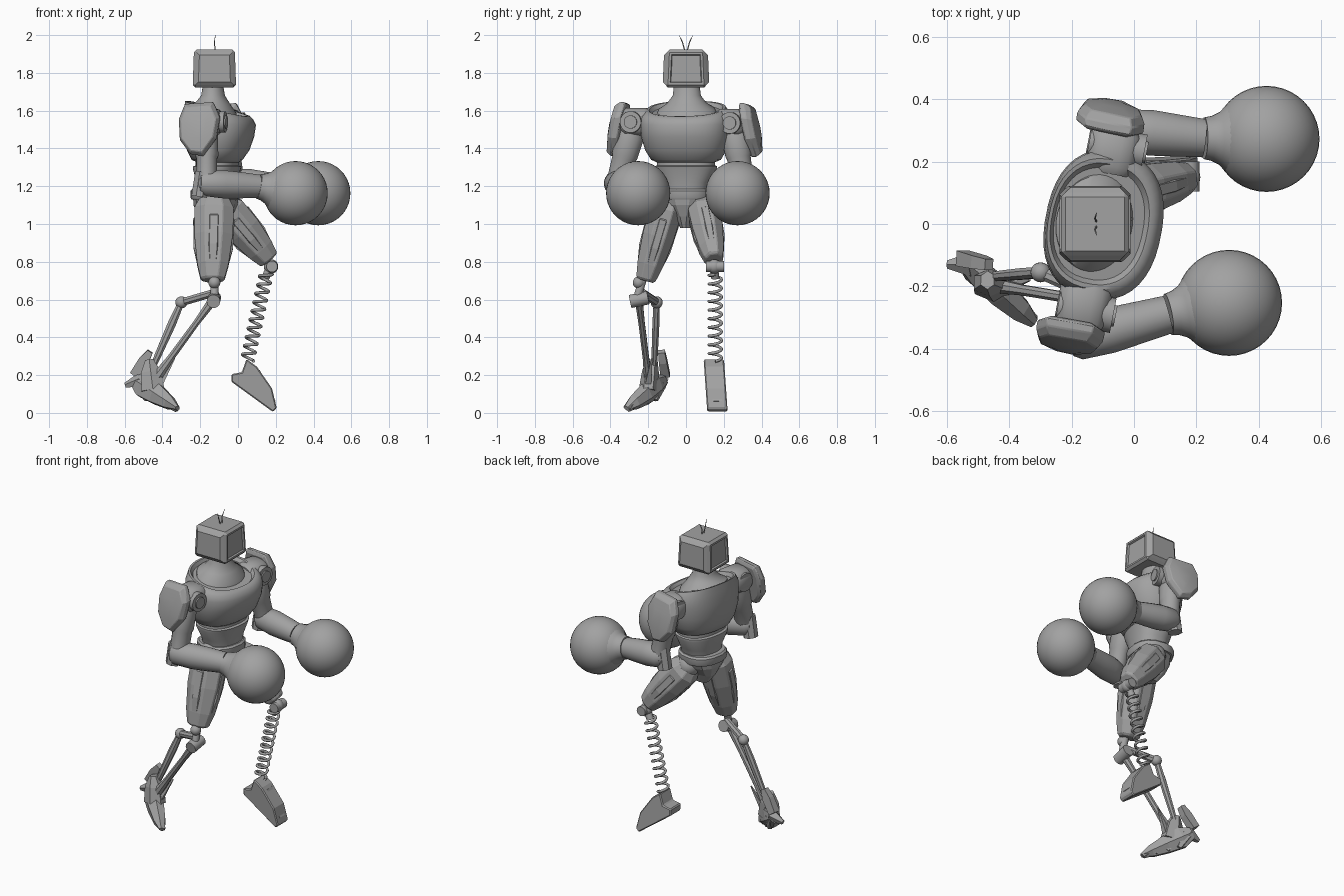
import bpy
import bmesh
import math
from mathutils import Vector, Matrix

default_cube = bpy.data.objects.get("Cube")
if default_cube:
    bpy.data.objects.remove(default_cube)

GREY = (0.36, 0.36, 0.36, 1)
metal = bpy.data.materials.new("plain_grey_metal")
metal.use_nodes = True
metal.diffuse_color = GREY
metal.node_tree.nodes["Principled BSDF"].inputs["Base Color"].default_value = GREY

TWIST = Matrix.Translation((-0.11, 0, 0)) @ Matrix.Rotation(math.radians(-11), 4, 'Z')


def finish(name, bm, smooth=None, bevel=0):
    """Turn a bmesh into an object with the metal material."""
    bmesh.ops.recalc_face_normals(bm, faces=bm.faces)
    mesh = bpy.data.meshes.new(name)
    bm.to_mesh(mesh)
    bm.free()
    mesh.materials.append(metal)
    obj = bpy.data.objects.new(name, mesh)
    bpy.context.collection.objects.link(obj)
    if bevel:
        mod = obj.modifiers.new("bevel", 'BEVEL')
        mod.width = bevel
        mod.segments = 1
    if smooth:
        bpy.ops.object.select_all(action='DESELECT')
        obj.select_set(True)
        bpy.context.view_layer.objects.active = obj
        bpy.ops.object.shade_smooth_by_angle(angle=math.radians(smooth))
    return obj


def loft(name, rings, smooth=None, bevel=0):
    """Skin a list of equal rings and cap both ends."""
    bm = bmesh.new()
    loops = [[bm.verts.new(p) for p in ring] for ring in rings]
    count = len(loops[0])
    for a, b in zip(loops, loops[1:]):
        for i in range(count):
            j = (i + 1) % count
            bm.faces.new((a[i], a[j], b[j], b[i]))
    bm.faces.new(loops[0])
    bm.faces.new(loops[-1])
    return finish(name, bm, smooth, bevel)


def oval(center, u, v, ru, rv, count, power=1.0):
    """Ring of points; a power below one makes it squarer."""
    pts = []
    for i in range(count):
        a = math.tau * (i + 0.5) / count
        c, s = math.cos(a), math.sin(a)
        pts.append(Vector(center) + u * ru * math.copysign(abs(c) ** power, c)
                   + v * rv * math.copysign(abs(s) ** power, s))
    return pts


def limb(name, start, end, stations, count=16, smooth=40, power=1.0, bevel=0):
    """Tapered part from start to end; stations are (fraction, ru, rv)."""
    start, end = Vector(start), Vector(end)
    d = (end - start).normalized()
    ref = Vector((1, 0, 0)) if abs(d.y) > 0.9 else Vector((0, 1, 0))
    u = d.cross(ref).normalized()
    v = d.cross(u)
    rings = [oval(start.lerp(end, t), u, v, a, b, count, power) for t, a, b in stations]
    return loft(name, rings, smooth, bevel)


def rod(name, start, end, r, count=12, r_end=None):
    r_end = r_end or r
    return limb(name, start, end, [(0, r, r), (1, r_end, r_end)], count)


def ball(name, center, r, segments=20):
    bm = bmesh.new()
    bmesh.ops.create_uvsphere(bm, u_segments=segments, v_segments=segments // 2, radius=r,
                              matrix=Matrix.Translation(center))
    return finish(name, bm, 60)


def box(name, center, size, bevel=0, matrix=None):
    bm = bmesh.new()
    bmesh.ops.create_cube(bm, size=1, matrix=Matrix.Translation(center) @ Matrix.Diagonal((*size, 1)))
    if matrix:
        bm.transform(matrix)
    return finish(name, bm, None, bevel)


def body(name, rows, smooth=40, count=40, power=0.85, bevel=0):
    """Stacked body rings; rows are (z, x_back, x_front, half_width, forward slope)."""
    rings = []
    for z, xb, xf, ry, slope in rows:
        ring = oval(((xb + xf) / 2, 0, z), Vector((1, 0, -slope)), Vector((0, 1, 0)),
                    (xf - xb) / 2, ry, count, power)
        rings.append([TWIST @ p for p in ring])
    return loft(name, rings, smooth, bevel)


# Head: chamfered box, raised side panels, recessed screen
bm = bmesh.new()
bmesh.ops.create_cube(bm, size=1, matrix=Matrix.Translation((-0.125, 0, 1.823))
                      @ Matrix.Diagonal((0.23, 0.22, 0.2, 1)))
for v in bm.verts:
    if v.co.z > 1.85:
        v.co.y *= 0.92
        v.co.x = -0.125 + (v.co.x + 0.125) * 0.94
bmesh.ops.bevel(bm, geom=bm.edges[:], offset=0.014, segments=1, affect='EDGES')
bm.normal_update()
panels = [f for f in bm.faces if f.calc_area() > 0.02 and abs(f.normal.z) < 0.5]
for face in panels:
    side = abs(face.normal.y) > 0.5
    bmesh.ops.inset_individual(bm, faces=[face], thickness=0.016, depth=0.01 if side else 0)
    bmesh.ops.inset_individual(bm, faces=[face], thickness=0.006, depth=0.004 if side else -0.01)
finish("head", bm)
for side in (-1, 1):
    rod("antenna", (-0.12, side * 0.006, 1.915), (-0.125, side * 0.018, 1.96), 0.003, 6)
    rod("antenna_tip", (-0.125, side * 0.018, 1.96), (-0.12, side * 0.036, 2.0), 0.003, 6, 0.001)

# Torso
body("neck", [(1.56, -0.14, 0.11, 0.17, 0.2), (1.61, -0.14, 0.1, 0.15, 0.2), (1.64, -0.11, 0.07, 0.105, 0.1),
              (1.68, -0.085, 0.04, 0.075, 0), (1.74, -0.075, 0.03, 0.068, 0)], power=1)
body("chest", [(1.325, -0.1, 0.11, 0.15, 0), (1.34, -0.13, 0.13, 0.185, 0), (1.39, -0.155, 0.165, 0.215, 0),
               (1.46, -0.17, 0.19, 0.235, 0), (1.53, -0.175, 0.2, 0.24, 0.03), (1.58, -0.17, 0.185, 0.235, 0.15),
               (1.61, -0.165, 0.17, 0.21, 0.25), (1.61, -0.155, 0.155, 0.195, 0.25),
               (1.59, -0.145, 0.14, 0.18, 0.25)])
body("waist", [(1.18, -0.1, 0.1, 0.12, 0), (1.22, -0.105, 0.105, 0.13, 0), (1.29, -0.125, 0.12, 0.165, 0),
               (1.305, -0.125, 0.125, 0.165, 0), (1.31, -0.11, 0.11, 0.155, 0), (1.34, -0.11, 0.11, 0.155, 0)])
body("belt", [(1.13, -0.135, 0.115, 0.135, 0), (1.14, -0.14, 0.12, 0.14, 0), (1.175, -0.14, 0.12, 0.14, 0),
              (1.185, -0.13, 0.11, 0.13, 0)], count=16)
body("pelvis", [(0.98, -0.05, 0.05, 0.03, 0), (1.04, -0.1, 0.08, 0.055, 0), (1.1, -0.125, 0.105, 0.11, 0),
                (1.135, -0.125, 0.11, 0.13, 0)], smooth=None, count=12)


def arm(side, label, shoulder, elbow, wrist, glove):
    """Shoulder joint, leaf-shaped pad, upper arm, forearm and round glove."""
    s, e, w, g = map(Vector, (shoulder, elbow, wrist, glove))
    out = Vector((0, side, 0))
    turn = Matrix.Rotation(math.radians(-11), 3, 'Z')
    limb(label + "_shoulder_joint", s - turn @ out * 0.09, s + turn @ out * 0.07,
         [(0, 0.06, 0.07), (0.15, 0.075, 0.085), (0.8, 0.075, 0.085), (1, 0.05, 0.06)], 16, 40, 0.75)
    for name, r, reach in (("disc", 0.057, 0.1), ("hub", 0.035, 0.108)):
        rod(label + "_shoulder_" + name, s - turn @ Vector((0.08, 0, 0)), s + turn @ Vector((reach, 0, 0)), r, 20)
    # Pad: the plate leans out at the bottom
    outline = [(-0.08, 0.13), (0.07, 0.14), (0.11, 0.06), (0.095, -0.05), (0.03, -0.145),
               (-0.04, -0.135), (-0.1, -0.06), (-0.11, 0.05)]
    rings = []
    for scale, push in ((0.85, -0.025), (1, -0.015), (1, 0.012), (0.86, 0.038), (0.4, 0.05)):
        rings.append([s + turn @ Vector((x * scale - 0.025, side * (0.085 + push - 0.2 * z * scale),
                                         z * scale - 0.035)) for x, z in outline])
    loft(label + "_shoulder_pad", rings, 20, 0.004)
    limb(label + "_upper_arm", s, e, [(0, 0.05, 0.06), (0.25, 0.06, 0.075), (0.55, 0.062, 0.07),
                                      (0.6, 0.055, 0.064), (0.9, 0.055, 0.06), (1, 0.05, 0.055)])
    ball(label + "_elbow", e, 0.062)
    limb(label + "_forearm", e - (w - e) * 0.15, w, [(0, 0.05, 0.05), (0.08, 0.068, 0.068), (0.4, 0.075, 0.074),
                                                    (0.7, 0.07, 0.068), (1, 0.062, 0.062)], 20)
    rod(label + "_elbow_plate", e - Vector((0.02, 0, -0.06)), e - Vector((0.04, 0, 0.07)), 0.045, 8)
    limb(label + "_glove_cuff", w, g, [(0, 0.067, 0.067), (0.12, 0.072, 0.072), (0.25, 0.085, 0.085),
                                       (0.42, 0.12, 0.12), (0.6, 0.13, 0.13)], 32)
    ball(label + "_glove", g, 0.17, 40)


arm(-1, "right", (-0.165, -0.275, 1.54), (-0.165, -0.365, 1.215), (0.11, -0.29, 1.2), (0.305, -0.253, 1.163))
arm(1, "left", (-0.065, 0.25, 1.535), (-0.02, 0.3, 1.225), (0.225, 0.275, 1.2), (0.425, 0.273, 1.163))


def thigh(label, hip, knee, wide, deep):
    """Faceted armour thigh with raised plates along its faces."""
    hip, knee = Vector(hip), Vector(knee)
    shape = [(0, 0.75), (0.12, 1), (0.45, 0.98), (0.8, 0.8), (0.97, 0.62), (1, 0.5)]
    limb(label + "_thigh", hip, knee, [(t, wide * k, deep * k) for t, k in shape], 8, None, 0.9, 0.004)
    plates = [(0.2, 0.8), (0.25, 1.0), (0.6, 0.95), (0.86, 0.7), (0.88, 0.6)]
    limb(label + "_side_plate", hip, knee, [(t, wide * k * 0.5, deep * k * 1.06) for t, k in plates], 8, None)
    limb(label + "_front_plate", hip, knee, [(t, wide * k * 1.06, deep * k * 0.5) for t, k in plates], 8, None)
    ball(label + "_hip", hip, 0.07)


# Right leg: two struts hung from a knee link
thigh("right", (-0.125, -0.09, 1.13), (-0.135, -0.215, 0.7), 0.112, 0.092)
ball("right_knee", (-0.125, -0.25, 0.69), 0.032)
rod("right_knee_pin", (-0.125, -0.225, 0.72), (-0.125, -0.255, 0.62), 0.022)
rod("right_knee_hinge", (-0.13, -0.295, 0.59), (-0.125, -0.2, 0.61), 0.036, 14)
rod("right_knee_link", (-0.13, -0.23, 0.635), (-0.3, -0.155, 0.585), 0.022, 8)
ball("right_rear_joint", (-0.3, -0.155, 0.585), 0.032)
limb("right_rear_strut", (-0.3, -0.155, 0.585), (-0.47, -0.17, 0.2),
     [(0, 0.018, 0.018), (0.3, 0.024, 0.02), (0.7, 0.02, 0.018), (1, 0.014, 0.014)], 8, None)
limb("right_front_strut", (-0.13, -0.25, 0.6), (-0.43, -0.2, 0.19),
     [(0, 0.026, 0.022), (0.3, 0.018, 0.018), (0.75, 0.02, 0.018), (1, 0.03, 0.024)], 8, None)

# Right foot: raised heel, toes pointing forward and down
heel, toe = Vector((-0.54, -0.12, 0.17)), Vector((-0.32, -0.315, 0.025))
limb("right_foot", heel, toe, [(0, 0.04, 0.03), (0.2, 0.07, 0.045), (0.5, 0.06, 0.05), (0.8, 0.04, 0.04),
                               (1, 0.012, 0.02)], 6, None)
limb("right_ankle", (-0.47, -0.18, 0.28), (-0.45, -0.2, 0.12), [(0, 0.025, 0.03), (0.4, 0.06, 0.045),
                                                               (1, 0.07, 0.05)], 6, None)
limb("right_heel_fin", (-0.55, -0.11, 0.2), (-0.465, -0.13, 0.325), [(0, 0.035, 0.035), (0.6, 0.04, 0.03),
                                                                     (1, 0.022, 0.025)], 4, None)
rod("right_heel_spur", (-0.52, -0.13, 0.17), (-0.598, -0.13, 0.145), 0.04, 5, 0.014)
rod("right_ankle_spike", (-0.41, -0.2, 0.16), (-0.335, -0.18, 0.29), 0.022, 4, 0.004)
for i in range(4):
    base = heel.lerp(toe, 0.12 + i * 0.24)
    rod("right_claw", base, base + Vector((0.035, -0.02, -0.085 + i * 0.018)), 0.042 - i * 0.004, 5, 0.016)

# Left leg: raised thigh over a coil spring
thigh("left", (-0.08, 0.085, 1.1), (0.165, 0.148, 0.81), 0.1, 0.088)
ball("left_knee", (0.175, 0.15, 0.775), 0.038)
rod("left_knee_hinge", (0.18, 0.105, 0.775), (0.18, 0.2, 0.775), 0.03, 14)
rod("left_spring_cap", (0.165, 0.15, 0.76), (0.145, 0.155, 0.715), 0.022)
top, bottom = Vector((0.15, 0.155, 0.74)), Vector((0.05, 0.155, 0.28))
axis = (bottom - top).normalized()
u = axis.cross(Vector((0, 1, 0))).normalized()
v = axis.cross(u)
curve = bpy.data.curves.new("left_spring", 'CURVE')
curve.dimensions = '3D'
curve.bevel_depth = 0.008
curve.bevel_resolution = 2
steps, turns = 200, 10
spline = curve.splines.new('POLY')
spline.points.add(steps)
for i, point in enumerate(spline.points):
    a = math.tau * turns * i / steps
    point.co = (*(top.lerp(bottom, i / steps) + (u * math.cos(a) + v * math.sin(a)) * 0.033), 1)
curve.materials.append(metal)
bpy.context.collection.objects.link(bpy.data.objects.new("left_spring", curve))

# Left foot: side profile extruded across
profile = [(0.045, 0.285), (0.1, 0.245), (0.18, 0.13), (0.205, 0.025), (0.185, 0.005),
           (-0.035, 0.165), (-0.035, 0.205), (0.02, 0.215)]
loft("left_foot", [[Vector((x, y + (0.3 - z) * 0.07, z)) for x, z in profile] for y in (0.092, 0.2)], None, 0.006)
limb("left_foot_panel", (0.11, 0.158, 0.225), (0.194, 0.166, 0.06),
     [(0, 0.006, 0.028), (1, 0.006, 0.028)], 4, None, 0.3)
